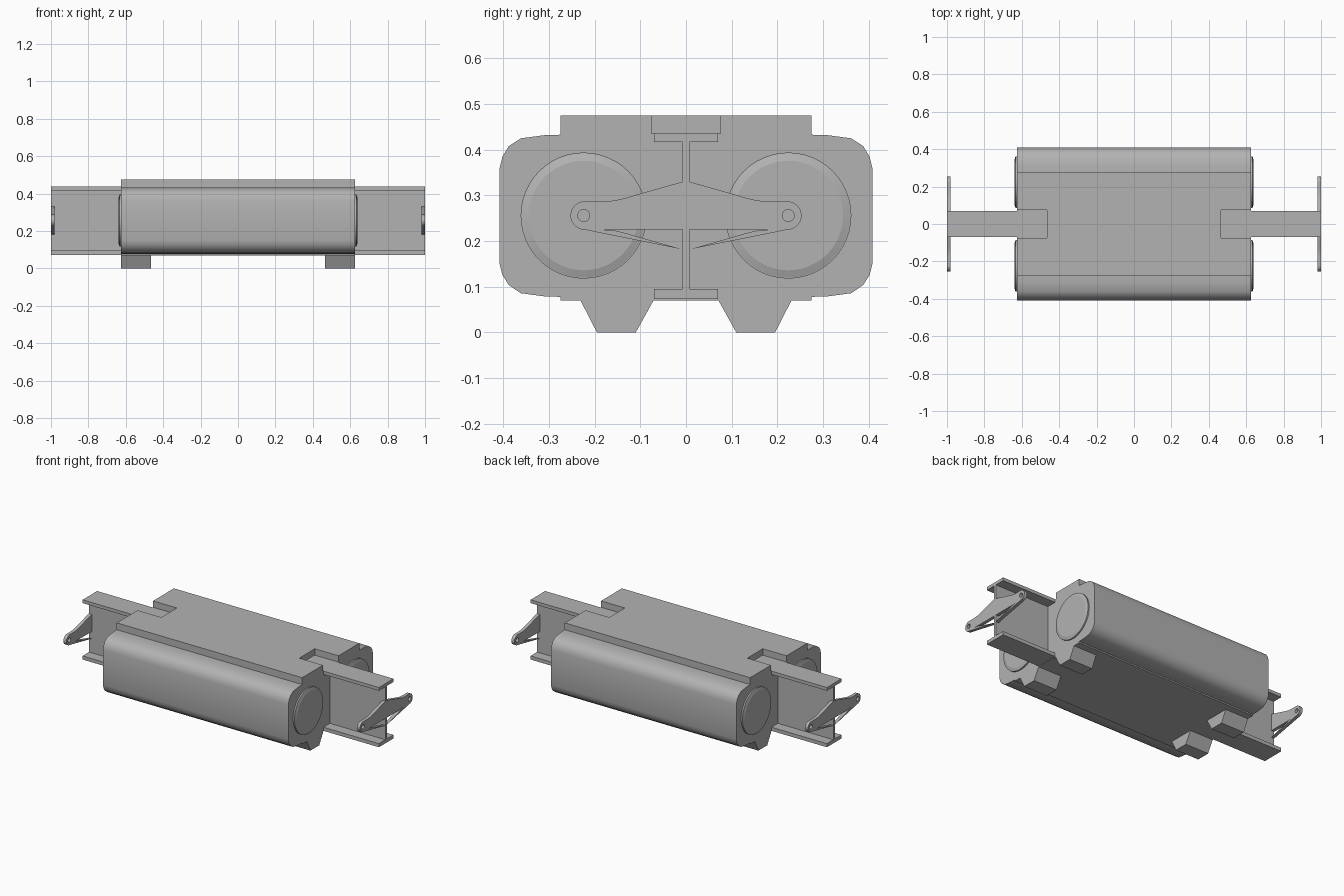
import bpy, bmesh, math
from mathutils import Matrix, Vector

cube = bpy.data.objects.get("Cube")
if cube:
    bpy.data.objects.remove(cube, do_unlink=True)

grey = bpy.data.materials.new("Plain grey")
grey.use_nodes = True
grey.diffuse_color = (0.45, 0.45, 0.45, 1)
grey.node_tree.nodes["Principled BSDF"].inputs["Base Color"].default_value = grey.diffuse_color


def finish(bm, name, smooth=30):
    bmesh.ops.recalc_face_normals(bm, faces=bm.faces)
    mesh = bpy.data.meshes.new(name)
    bm.to_mesh(mesh)
    bm.free()
    mesh.materials.append(grey)
    obj = bpy.data.objects.new(name, mesh)
    bpy.context.collection.objects.link(obj)
    bpy.ops.object.select_all(action="DESELECT")
    obj.select_set(True)
    bpy.context.view_layer.objects.active = obj
    bpy.ops.object.shade_smooth_by_angle(angle=math.radians(smooth))
    return obj


def prism(name, loops, axis, low, high, smooth=30):
    """Extrude an outline (and optional holes) along the x or z axis."""
    bm = bmesh.new()
    place = (lambda p: (low, p[0], p[1])) if axis == "x" else (lambda p: (p[0], p[1], low))
    edges = []
    for loop in loops:
        vs = [bm.verts.new(place(p)) for p in loop]
        edges += [bm.edges.new((vs[i - 1], vs[i])) for i in range(len(vs))]
    if len(loops) == 1:
        bm.faces.new(vs)
    else:
        bmesh.ops.triangle_fill(bm, edges=edges, use_beauty=True)
    out = bmesh.ops.extrude_face_region(bm, geom=bm.faces[:], use_keep_orig=True)
    move = Vector((high - low, 0, 0) if axis == "x" else (0, 0, high - low))
    bmesh.ops.translate(bm, vec=move, verts=[g for g in out["geom"] if isinstance(g, bmesh.types.BMVert)])
    return finish(bm, name, smooth)


def mirrored(half):
    """Complete a half outline by reflecting it in its first coordinate."""
    return half + [(-a, b) for a, b in reversed(half)]


def arc(cy, cz, r, start, end, n):
    steps = [math.radians(start + (end - start) * i / n) for i in range(n + 1)]
    return [(cy + r * math.cos(a), cz + r * math.sin(a)) for a in steps]


END, NOTCH, AXLE_Y, AXLE_Z = 0.625, 0.465, 0.224, 0.256

# Rounded main body, running the full width
side = [(0.275, 0.07), (0.275, 0.078), (0.31, 0.079), (0.362, 0.086), (0.388, 0.104),
        (0.402, 0.126), (0.408, 0.15), (0.408, 0.36), (0.402, 0.385), (0.388, 0.408),
        (0.362, 0.425), (0.31, 0.432), (0.275, 0.433), (0.275, 0.436)]
prism("main_body", [mirrored(side)], "x", -END, END)

# Raised deck with a notch at each end
deck = [(END, 0.275), (END, 0.075), (NOTCH, 0.075), (NOTCH, -0.075), (END, -0.075), (END, -0.275)]
prism("top_deck", [mirrored(deck)], "z", 0.436, 0.475)

# I-beam through the middle
beam = [(0.07, 0.073), (0.07, 0.095), (0.008, 0.095), (0.008, 0.417), (0.07, 0.417), (0.07, 0.437)]
prism("centre_beam", [mirrored(beam)], "x", -0.999, 0.999)

# Outline of the pivot arms with an eye at each tip
upper = [(0.008, 0.33), (0.1, 0.304), (0.13, 0.295), (0.155, 0.289), (0.18, 0.287)]
lower = [(y, 2 * AXLE_Z - z) for y, z in reversed(upper)]
arm = mirrored(lower + arc(AXLE_Y - 0.002, AXLE_Z, 0.031, -90, 90, 14) + upper[::-1])
eyes = [arc(s * AXLE_Y, AXLE_Z, 0.013, 0, 345, 23) for s in (1, -1)]

foot = [(0.07, 0.072), (0.11, 0), (0.195, 0), (0.232, 0.072)]

for sx, end_name in ((1, "left"), (-1, "right")):
    prism(f"pivot_arm_{end_name}", [arm] + eyes, "x", *sorted((sx * 0.98, sx)))
    for sy, depth_name in ((-1, "front"), (1, "back")):
        label = f"{depth_name}_{end_name}"
        prism(f"foot_{label}", [[(sy * y, z) for y, z in foot]], "x", *sorted((sx * NOTCH, sx * END)), 20)

        # Round end cap with a shallow chamfered face
        bm = bmesh.new()
        for r1, r2, x0, x1 in ((0.138, 0.138, 0.61, 0.634), (0.136, 0.12, 0.634, 0.639)):
            turn = Matrix.Rotation(sx * math.pi / 2, 4, "Y")
            spot = Matrix.Translation((sx * (x0 + x1) / 2, sy * AXLE_Y, AXLE_Z))
            bmesh.ops.create_cone(bm, cap_ends=True, segments=48, radius1=r1, radius2=r2,
                                  depth=x1 - x0, matrix=spot @ turn)
        finish(bm, f"end_cap_{label}", 12)
